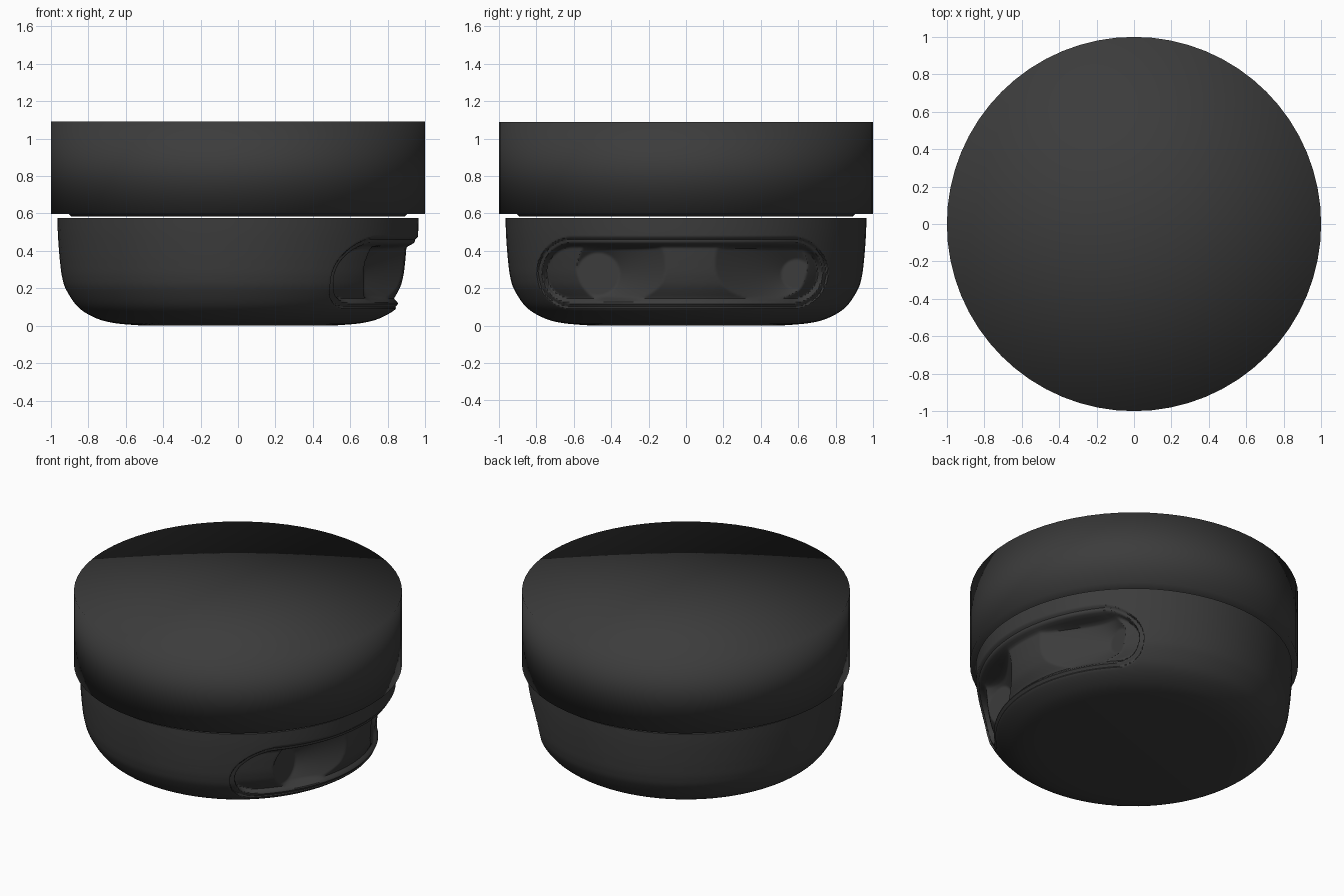
import bpy, bmesh, math
from mathutils import Vector

if "Cube" in bpy.data.objects:
    bpy.data.objects.remove(bpy.data.objects["Cube"])

mat = bpy.data.materials.new("dark_plastic")
mat.diffuse_color = (0.045, 0.045, 0.045, 1)
mat.use_nodes = True
mat.node_tree.nodes["Principled BSDF"].inputs["Base Color"].default_value = mat.diffuse_color


def smoothstep(a, b, v):
    t = max(0.0, min(1.0, (v - a) / (b - a)))
    return t * t * (3 - 2 * t)


def spline(pts, n):
    """Catmull-Rom samples through 2D points."""
    p = [Vector(q) for q in [pts[0]] + pts + [pts[-1]]]
    out = []
    for i in range(1, len(p) - 2):
        a, b, c, d = p[i - 1:i + 3]
        for k in range(n):
            t = k / n
            out.append(0.5 * (2 * b + (c - a) * t + (2 * a - 5 * b + 4 * c - d) * t ** 2
                              + (3 * b - a - 3 * c + d) * t ** 3))
    return out + [p[-1]]


def lathe(name, profile, angles, shape=lambda p: p):
    """Closed solid of revolution about z, each point passed through shape()."""
    bm = bmesh.new()
    rings = [[bm.verts.new(shape(Vector((r * math.cos(a), r * math.sin(a), z)))) for a in angles]
             for r, z in profile]
    n = len(angles)
    for lo, hi in zip(rings, rings[1:]):
        for i in range(n):
            j = (i + 1) % n
            bm.faces.new((lo[i], lo[j], hi[j], hi[i]))
    for ring, z in ((rings[0], profile[0][1]), (rings[-1], profile[-1][1])):
        mid = bm.verts.new((0, 0, z))
        for i in range(n):
            bm.faces.new((ring[i], ring[(i + 1) % n], mid))
    bmesh.ops.recalc_face_normals(bm, faces=bm.faces)
    me = bpy.data.meshes.new(name)
    bm.to_mesh(me)
    bm.free()
    me.materials.append(mat)
    ob = bpy.data.objects.new(name, me)
    bpy.context.collection.objects.link(ob)
    bpy.context.view_layer.objects.active = ob
    ob.select_set(True)
    return ob


# Side window: stadium outline with a stepped rim and two sunken round ports
SLOT_Y, SLOT_Z, HALF_LEN, HALF_H = -0.02, 0.282, 0.78, 0.193
PORTS = [(-0.47, 0.275, 0.115, 0.67, 0.86), (0.59, 0.275, 0.08, 0.61, 0.75)]  # y, z, r, x, slope


def carve_slot(p):
    if p.x < 0.3:
        return p
    along = max(0.0, abs(p.y - SLOT_Y) - (HALF_LEN - HALF_H))
    inside = HALF_H - math.hypot(along, p.z - SLOT_Z)
    if inside <= 0:
        return p
    depth = 0.015 * smoothstep(0, 0.014, inside) + 0.043 * smoothstep(0.026, 0.06, inside)
    x = p.x - depth * math.hypot(p.x, p.y) / p.x
    w = smoothstep(0.04, 0.066, inside)
    funnel = min(px + k * max(0.0, math.hypot(p.y - py, p.z - pz) - r)
                 for py, pz, r, px, k in PORTS)
    x -= w * max(0.0, x - funnel)
    return Vector((x, p.y, p.z))


# Lower body: rounded bowl, finely divided around the window
bowl = spline([(0.50, 0.0), (0.66, 0.014), (0.765, 0.043), (0.855, 0.10), (0.917, 0.19),
               (0.94, 0.26), (0.951, 0.34), (0.958, 0.42), (0.963, 0.50), (0.965, 0.575)], 10)
sector = math.radians(65)
fine = [-sector + 2 * sector * i / 220 for i in range(220)]
coarse = [sector + (2 * math.pi - 2 * sector) * i / 48 for i in range(48)]
lathe("lower_body", bowl, fine + coarse, carve_slot)
bpy.ops.object.shade_smooth_by_angle(angle=math.radians(40))
bpy.ops.object.select_all(action='DESELECT')

# Upper cap: straight drum with a small lip underneath
ring = [2 * math.pi * i / 64 for i in range(64)]
lathe("upper_cap", [(0.89, 0.583), (0.905, 0.597), (1.0, 0.597), (1.0, 1.09)], ring)
bpy.ops.object.shade_smooth()
